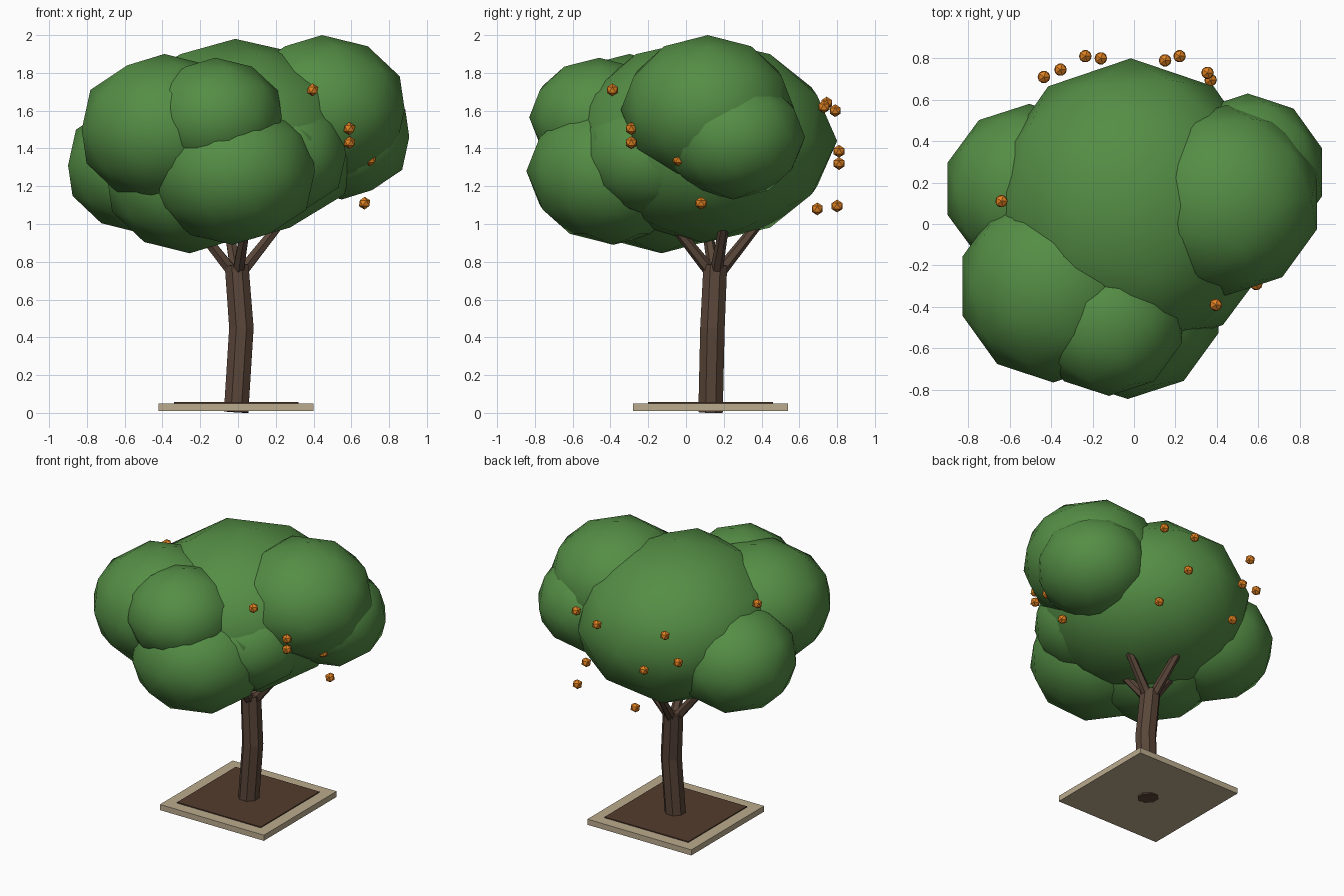
import bpy, bmesh, math
from mathutils import Vector, Matrix

if "Cube" in bpy.data.objects:
    bpy.data.objects.remove(bpy.data.objects["Cube"])


def material(name, rgb):
    m = bpy.data.materials.new(name)
    m.diffuse_color = (*rgb, 1)
    m.use_nodes = True
    m.node_tree.nodes["Principled BSDF"].inputs["Base Color"].default_value = m.diffuse_color
    return m


LEAF = material("leaf_green", (0.09, 0.27, 0.06))
BARK = material("bark_brown", (0.10, 0.06, 0.04))
STONE = material("sand_stone", (0.50, 0.41, 0.27))
SOIL = material("soil_brown", (0.09, 0.045, 0.027))
FRUIT = material("fruit_orange", (0.75, 0.22, 0.015))


def finish(name, bm, mat, smooth=False):
    bmesh.ops.recalc_face_normals(bm, faces=bm.faces)
    me = bpy.data.meshes.new(name)
    bm.to_mesh(me)
    bm.free()
    me.materials.append(mat)
    for p in me.polygons:
        p.use_smooth = smooth
    ob = bpy.data.objects.new(name, me)
    bpy.context.collection.objects.link(ob)
    return ob


def box(name, center, size, mat):
    bm = bmesh.new()
    bmesh.ops.create_cube(bm, size=1, matrix=Matrix.Translation(center) @ Matrix.Diagonal((*size, 1)))
    return finish(name, bm, mat)


def ball(name, center, radii, subdivisions, mat, smooth):
    bm = bmesh.new()
    bmesh.ops.create_icosphere(bm, subdivisions=subdivisions, radius=1,
                               matrix=Matrix.Translation(center) @ Matrix.Diagonal((*radii, 1)))
    return finish(name, bm, mat, smooth)


def limb(name, path, radii, sides, mat):
    """Tapered tube through the points of a path."""
    bm = bmesh.new()
    pts = [Vector(p) for p in path]
    rings = []
    for i, (p, r) in enumerate(zip(pts, radii)):
        axis = pts[min(i + 1, len(pts) - 1)] - pts[max(i - 1, 0)]
        rot = Vector((0, 0, 1)).rotation_difference(axis)
        ring = []
        for k in range(sides):
            a = math.tau * (k + 0.5) / sides
            ring.append(bm.verts.new(p + rot @ Vector((r * math.cos(a), r * math.sin(a), 0))))
        rings.append(ring)
    for lo, hi in zip(rings, rings[1:]):
        for k in range(sides):
            n = (k + 1) % sides
            bm.faces.new((lo[k], lo[n], hi[n], hi[k]))
    bm.faces.new(rings[0][::-1])
    bm.faces.new(rings[-1])
    return finish(name, bm, mat)


# Planter slab and soil
box("base_slab", (-0.01, 0.13, 0.03), (0.82, 0.82, 0.04), STONE)
box("soil", (-0.01, 0.13, 0.036), (0.66, 0.66, 0.042), SOIL)

# Trunk with a slight bend
limb("trunk", [(-0.01, 0.13, 0.004), (0.018, 0.14, 0.45), (-0.007, 0.155, 0.78)],
     [0.07, 0.07, 0.068], 8, BARK)

# Branches spreading into the crown
for i in range(4):
    a = math.radians(12 + 90 * i)
    d = Vector((math.cos(a), math.sin(a), 0))
    start = Vector((-0.005, 0.155, 0.74)) + d * 0.02
    limb(f"branch_{i + 1}", [start, start + d * 0.26 + Vector((0, 0, 0.32))],
         [0.034, 0.024], 6, BARK)

# Crown clumps: centre and radii
clumps = {
    "crown_main": ((-0.015, 0.09, 1.44), (0.68, 0.71, 0.54)),
    "crown_right_upper": ((0.445, 0.115, 1.605), (0.46, 0.46, 0.395)),
    "crown_right_back": ((0.55, 0.25, 1.46), (0.375, 0.38, 0.33)),
    "crown_left_front": ((-0.39, -0.30, 1.50), (0.46, 0.465, 0.40)),
    "crown_front_upper": ((-0.12, -0.46, 1.565), (0.37, 0.37, 0.315)),
    "crown_front_lower": ((-0.03, -0.385, 1.28), (0.46, 0.46, 0.39)),
    "crown_bottom": ((-0.255, -0.13, 1.245), (0.46, 0.46, 0.40)),
    "crown_right_front": ((0.20, -0.18, 1.365), (0.39, 0.38, 0.33)),
    "crown_left_back": ((-0.505, 0.17, 1.31), (0.415, 0.41, 0.36)),
}
for name, (c, r) in clumps.items():
    ball(name, c, r, 2, LEAF, True)

# Fruit
fruit = [(0.395, -0.39, 1.71), (0.59, -0.29, 1.505), (0.59, -0.29, 1.43),
         (0.70, -0.04, 1.34), (0.67, 0.08, 1.11), (-0.64, 0.11, 1.70),
         (-0.435, 0.71, 1.455), (-0.355, 0.745, 1.64), (-0.235, 0.81, 1.385),
         (-0.16, 0.80, 1.095), (0.15, 0.79, 1.60), (0.22, 0.81, 1.32),
         (0.355, 0.73, 1.62), (0.37, 0.695, 1.08)]
for i, c in enumerate(fruit):
    ball(f"fruit_{i + 1}", c, (0.034,) * 3, 1, FRUIT, False)
